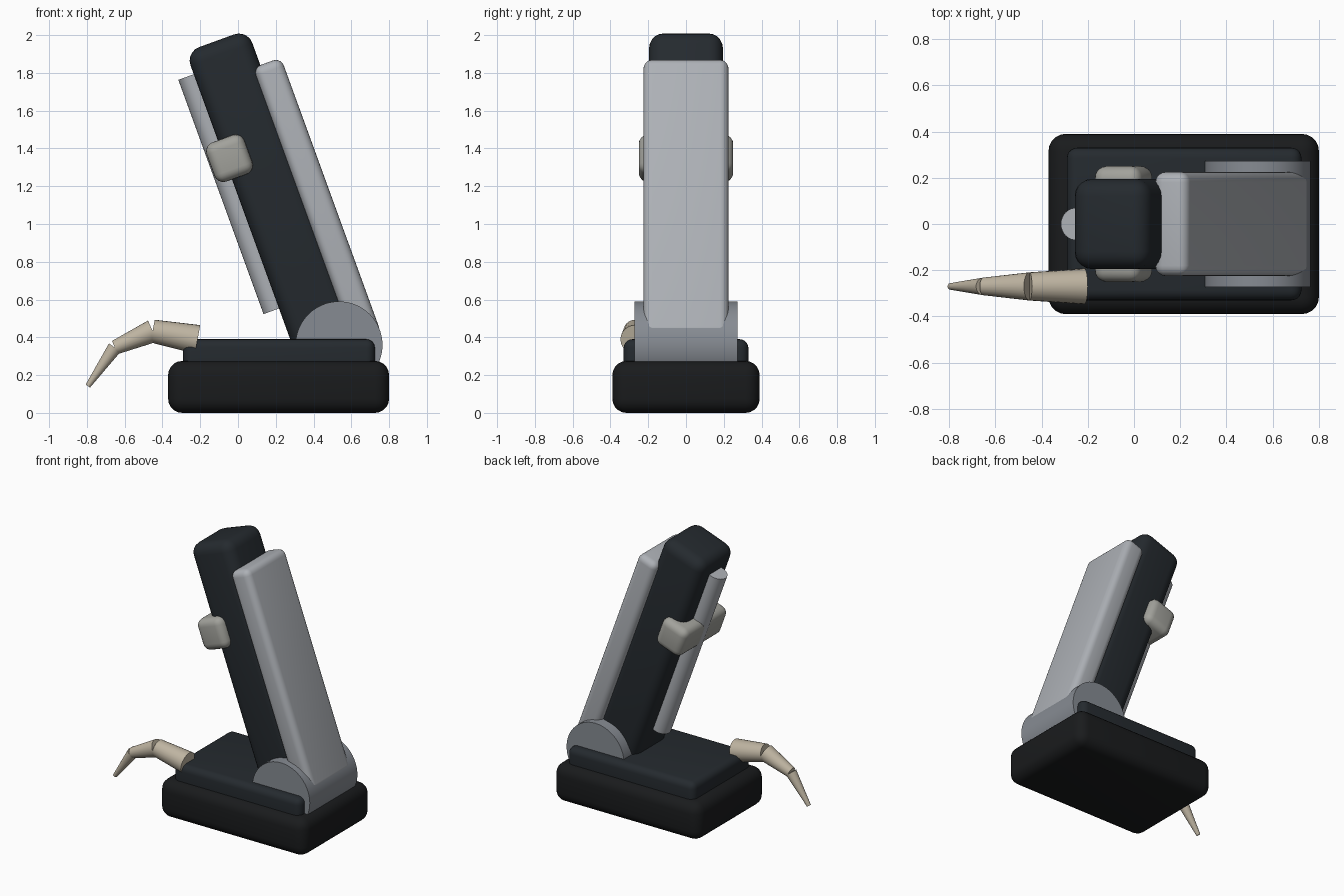
import bpy, math
from mathutils import Vector

if "Cube" in bpy.data.objects:
    bpy.data.objects.remove(bpy.data.objects["Cube"])

TILT = math.radians(20)
U = Vector((-math.sin(TILT), 0, math.cos(TILT)))   # along the leaning arm
V = Vector((math.cos(TILT), 0, math.sin(TILT)))    # across the leaning arm


def material(name, rgb):
    m = bpy.data.materials.new(name)
    m.diffuse_color = (*rgb, 1)
    m.use_nodes = True
    m.node_tree.nodes["Principled BSDF"].inputs["Base Color"].default_value = m.diffuse_color
    return m


BLACK = material("black", (0.010, 0.011, 0.012))
DARK = material("dark_slate", (0.018, 0.023, 0.028))
SILVER = material("silver", (0.42, 0.44, 0.47))
STEEL = material("steel", (0.24, 0.26, 0.29))
STONE = material("stone", (0.36, 0.36, 0.33))
BONE = material("bone", (0.52, 0.46, 0.36))


def finish(ob, name, mat):
    ob.name = name
    ob.data.materials.append(mat)
    bpy.ops.object.shade_smooth_by_angle(angle=math.radians(35))
    return ob


def box(name, mat, center, size, bevel, tilt=0.0):
    bpy.ops.mesh.primitive_cube_add(size=1, location=center)
    ob = bpy.context.object
    ob.scale = size
    bpy.ops.object.transform_apply(location=False, rotation=False, scale=True)
    ob.rotation_euler = (0, -tilt, 0)
    mod = ob.modifiers.new("bevel", "BEVEL")
    mod.width, mod.segments = bevel, 5
    bpy.ops.object.modifier_apply(modifier=mod.name)
    return finish(ob, name, mat)


def arm_box(name, mat, v, u, half_y, bevel):
    """Rounded box given by its extents across (v) and along (u) the arm."""
    c = V * (sum(v) / 2) + U * (sum(u) / 2)
    return box(name, mat, c, (v[1] - v[0], 2 * half_y, u[1] - u[0]), bevel, TILT)


def rod(name, mat, a, b, r1, r2, sides=32):
    a, b = Vector(a), Vector(b)
    bpy.ops.mesh.primitive_cone_add(vertices=sides, radius1=r1, radius2=r2,
                                    depth=(b - a).length, location=(a + b) / 2)
    ob = bpy.context.object
    ob.rotation_euler = (b - a).to_track_quat('Z', 'Y').to_euler()
    return finish(ob, name, mat)


# Base and the plate on it
box("base", BLACK, (0.215, 0, 0.1375), (1.17, 0.78, 0.275), 0.075)
box("base_plate", DARK, (0.217, 0, 0.29), (1.015, 0.66, 0.20), 0.045)

# Hinge drum
rod("hinge", STEEL, (0.535, -0.272, 0.36), (0.535, 0.272, 0.36), 0.23, 0.23, 64)

# Leaning arm: core, back panel, front tube and clamp
arm_box("arm_core", DARK, (0.393, 0.741), (0.10, 1.89), 0.195, 0.075)
arm_box("back_panel", SILVER, (0.70, 0.857), (0.13, 1.69), 0.225, 0.045)
rod("front_tube", SILVER, V * 0.376 + U * 0.445, V * 0.376 + U * 1.765, 0.07, 0.07)
arm_box("clamp", STONE, (0.312, 0.525), (1.172, 1.392), 0.25, 0.05)

# Curled claw: three tapered segments
joints = [(-0.214, 0.389, 0.077), (-0.452, 0.433, 0.061),
          (-0.652, 0.346, 0.038), (-0.795, 0.142, 0.014)]
for i, ((x1, z1, r1), (x2, z2, r2)) in enumerate(zip(joints, joints[1:])):
    rod(f"claw_segment_{i + 1}", BONE, (x1, -0.27, z1), (x2, -0.27, z2), r1, r2, 24)
